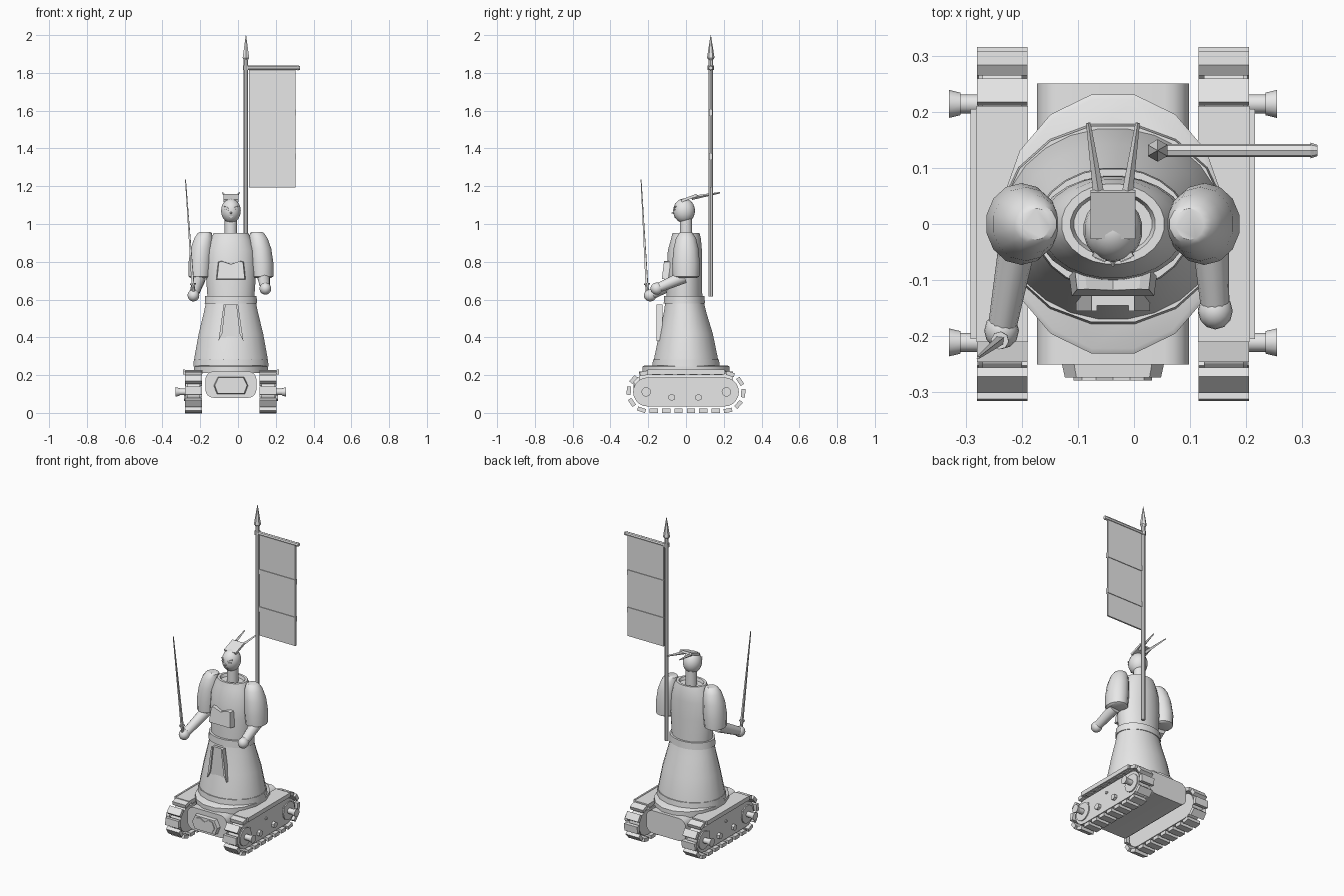
import bpy, bmesh, math
from mathutils import Vector

cube = bpy.data.objects.get("Cube")
if cube:
    bpy.data.objects.remove(cube, do_unlink=True)

grey = bpy.data.materials.new("light_grey")
grey.use_nodes = True
grey.diffuse_color = (0.8, 0.8, 0.8, 1)
grey.node_tree.nodes["Principled BSDF"].inputs["Base Color"].default_value = (0.8, 0.8, 0.8, 1)

CX = -0.0375  # centre line of the figure and its base


def finish(name, bm, smooth=True):
    bmesh.ops.recalc_face_normals(bm, faces=bm.faces)
    mesh = bpy.data.meshes.new(name)
    bm.to_mesh(mesh)
    bm.free()
    mesh.materials.append(grey)
    ob = bpy.data.objects.new(name, mesh)
    bpy.context.collection.objects.link(ob)
    if smooth:
        bpy.ops.object.select_all(action='DESELECT')
        ob.select_set(True)
        bpy.context.view_layer.objects.active = ob
        bpy.ops.object.shade_smooth_by_angle(angle=math.radians(32))
    return ob


def loft(name, rings, n=16):
    """Stack of horizontal ellipses: (x, y, z, rx, ry)."""
    bm = bmesh.new()
    loops = []
    for x, y, z, rx, ry in rings:
        angles = [math.tau * (i + 0.5) / n for i in range(n)]
        loops.append([bm.verts.new((x + rx * math.cos(a), y + ry * math.sin(a), z)) for a in angles])
    for a, b in zip(loops, loops[1:]):
        for i in range(n):
            j = (i + 1) % n
            bm.faces.new((a[i], a[j], b[j], b[i]))
    bm.faces.new(loops[0])
    bm.faces.new(loops[-1])
    return finish(name, bm)


def rod(name, p, q, r1, r2=None, n=12):
    p, q = Vector(p), Vector(q)
    bm = bmesh.new()
    bmesh.ops.create_cone(bm, cap_ends=True, segments=n, radius1=r1,
                          radius2=r1 if r2 is None else r2, depth=(q - p).length)
    ob = finish(name, bm)
    ob.location = (p + q) / 2
    ob.rotation_euler = (q - p).to_track_quat('Z', 'Y').to_euler()
    return ob


def ball(name, centre, size, n=14):
    bm = bmesh.new()
    bmesh.ops.create_uvsphere(bm, u_segments=n, v_segments=10, radius=1)
    bmesh.ops.scale(bm, vec=size, verts=bm.verts)
    ob = finish(name, bm)
    ob.location = centre
    return ob


def box(name, centre, size, tilt=(0, 0, 0), bevel=0):
    bm = bmesh.new()
    bmesh.ops.create_cube(bm, size=1)
    bmesh.ops.scale(bm, vec=size, verts=bm.verts)
    if bevel:
        edges = [e for e in bm.edges if abs((e.verts[0].co - e.verts[1].co).y) > 0.01]
        bmesh.ops.bevel(bm, geom=edges, offset=bevel, segments=4, profile=0.5, affect='EDGES')
    ob = finish(name, bm, bool(bevel))
    ob.location, ob.rotation_euler = centre, tilt
    return ob


def plate(name, outline, y0, y1, lean=0.0, shrink=1.0):
    """Outline (x from the centre line, z) extruded in y; lean shifts y with height."""
    bm = bmesh.new()
    mz = sum(z for x, z in outline) / len(outline)
    back = [bm.verts.new((CX + x, y0 + lean * (z - mz), z)) for x, z in outline]
    front = [bm.verts.new((CX + x * shrink, y1 + lean * (z - mz), mz + (z - mz) * shrink)) for x, z in outline]
    for i in range(len(back)):
        j = (i + 1) % len(back)
        bm.faces.new((back[i], back[j], front[j], front[i]))
    bm.faces.new(back)
    bm.faces.new(front)
    return finish(name, bm, False)


def mirrored(half):
    return half + [(-x, z) for x, z in reversed(half)]


def capsule(half, radius, zc, steps=10):
    ends = []
    for side in (1, -1):
        for i in range(steps + 1):
            a = math.pi * (i / steps - 0.5)
            ends.append((side * (half + radius * math.cos(a)), zc + side * radius * math.sin(a)))
    return ends


# Hull between the tracks
hull = box("hull", (CX, 0, 0.15), (0.285, 0.5, 0.14), bevel=0.045)
for v in hull.data.vertices:
    if abs(v.co.y) > 0.2:
        v.co.x *= 0.95
plate("hull_front_plate", mirrored([(0.035, 0.19), (0.07, 0.19), (0.092, 0.145), (0.075, 0.10)])[::-1],
      -0.245, -0.274, shrink=0.93)
plate("hull_front_badge", [(0, 0.165), (0.03, 0.182), (0.055, 0.175), (0.07, 0.14), (0.055, 0.115),
      (-0.055, 0.115), (-0.07, 0.14), (-0.055, 0.175), (-0.03, 0.182)], -0.27, -0.279)

# Tracks
HALF, RUN, ZC = 0.203, 0.1, 0.111
LENGTH = 4 * HALF + math.tau * RUN
LINKS = 22
for s, side in ((-1, "right"), (1, "left")):
    mid = CX + s * 0.1975
    body = plate(side + "_track_body", capsule(HALF, 0.077, ZC), -0.035, 0.035)
    body.rotation_euler.z = math.pi / 2
    body.location = (mid, -CX, 0)
    for k in range(LINKS):
        d = LENGTH * (k + 0.5) / LINKS
        if d < 2 * HALF:
            y, z, a = d - HALF, ZC - RUN, 0
        elif d < 2 * HALF + math.pi * RUN:
            a = (d - 2 * HALF) / RUN
            y, z = HALF + RUN * math.sin(a), ZC - RUN * math.cos(a)
        elif d < 4 * HALF + math.pi * RUN:
            y, z, a = 3 * HALF + math.pi * RUN - d, ZC + RUN, math.pi
        else:
            a = (d - 4 * HALF) / RUN
            y, z = -HALF + RUN * math.sin(a), ZC - RUN * math.cos(a)
        box(side + "_track_link", (mid, y, z), (0.09, 0.044, 0.022), (a, 0, 0))
    # Fender and its outer rail
    box(side + "_fender", (mid, 0, 0.217), (0.092, 0.42, 0.02))
    box(side + "_fender_rail", (mid + s * 0.051, 0, 0.217), (0.01, 0.41, 0.026))
    # Axle hubs, rollers and bolts
    for y in (-0.211, 0.214):
        rod(side + "_wheel", (mid, y, ZC), (mid + s * 0.042, y, ZC), 0.055, n=16)
        rod(side + "_axle", (mid, y, ZC), (mid + s * 0.08, y, ZC), 0.017)
        rod(side + "_hub_cap", (mid + s * 0.074, y, ZC), (mid + s * 0.095, y, ZC), 0.02, 0.025)
    for y in (-0.075, 0.066):
        rod(side + "_roller", (mid, y, 0.082), (mid + s * 0.052, y, 0.082), 0.019, n=6)
    for y in (-0.17, -0.005, 0.17):
        rod(side + "_bolt", (mid, y, 0.145), (mid + s * 0.042, y, 0.145), 0.009, n=6)

# Base disc, skirt, belt and torso
loft("base_disc", [(CX, 0, 0.21, 0.2, 0.235), (CX, 0, 0.245, 0.2, 0.235), (CX, 0, 0.25, 0.192, 0.226)])
loft("skirt_hem", [(CX, 0, 0.245, 0.203, 0.182), (CX, 0, 0.282, 0.2, 0.178)])
loft("skirt", [(CX, 0, 0.25, 0.2, 0.176), (CX, 0, 0.3, 0.194, 0.168), (CX, 0, 0.42, 0.172, 0.143),
               (CX, -0.005, 0.53, 0.145, 0.114), (CX, -0.008, 0.6, 0.13, 0.1)], 24)
loft("belt", [(CX, -0.009, 0.578, 0.14, 0.11), (CX, -0.009, 0.62, 0.137, 0.108)], 24)
loft("torso", [(CX, -0.008, 0.61, 0.125, 0.095), (CX, -0.008, 0.75, 0.135, 0.094),
               (CX, -0.006, 0.86, 0.128, 0.091), (CX, 0, 0.92, 0.108, 0.08), (CX, 0, 0.953, 0.092, 0.072),
               (CX, 0, 0.953, 0.076, 0.058), (CX, 0, 0.935, 0.07, 0.053)], 24)

# Chest plate and hanging apron
plate("chest_plate", [(0, 0.788), (0.05, 0.805), (0.068, 0.8), (0.078, 0.705), (-0.078, 0.705),
      (-0.068, 0.8), (-0.05, 0.805)], -0.085, -0.12, lean=0.12, shrink=0.94)
plate("apron", [(-0.036, 0.575), (0.036, 0.575), (0.052, 0.4), (-0.052, 0.4)], -0.128, -0.145)
for s, side in ((-1, "right"), (1, "left")):
    plate(side + "_apron_edge", [(s * 0.028, 0.575), (s * 0.038, 0.575), (s * 0.066, 0.38), (s * 0.046, 0.42)],
          -0.125, -0.155)

# Arms and hands
wrists = {"right": ((-0.205, -0.02, 0.71), (-0.236, -0.19, 0.622)),
          "left": ((0.135, -0.01, 0.72), (0.145, -0.155, 0.658))}
for s, side in ((-1, "right"), (1, "left")):
    loft(side + "_sleeve", [(CX + s * o, 0, z, rx, ry) for o, z, rx, ry in (
        (0.165, 0.715, 0.05, 0.058), (0.166, 0.722, 0.06, 0.07), (0.163, 0.79, 0.064, 0.073),
        (0.155, 0.87, 0.06, 0.066), (0.145, 0.925, 0.05, 0.053), (0.138, 0.952, 0.038, 0.036),
        (0.137, 0.958, 0.026, 0.028))], 14)
    elbow, wrist = wrists[side]
    rod(side + "_forearm", elbow, wrist, 0.034, 0.025)
    ball(side + "_hand", wrist, (0.031, 0.033, 0.032), 12)

# Sword
grip, tip = Vector((-0.233, -0.203, 0.6)), Vector((-0.278, -0.238, 1.236))
rod("sword_handle", grip, grip.lerp(tip, 0.13), 0.009, n=8)
rod("sword_guard", grip.lerp(tip, 0.125), grip.lerp(tip, 0.135), 0.016, n=8)
rod("sword_blade", grip.lerp(tip, 0.13), tip, 0.009, 0.003, n=4)

# Neck, head and face
rod("neck", (CX, 0, 0.93), (CX, 0, 1.03), 0.033, n=16)
ball("head", (CX, -0.01, 1.07), (0.053, 0.058, 0.065), 18)
rod("nose", (CX, -0.058, 1.06), (CX, -0.076, 1.058), 0.009, 0.002, n=6)
box("mouth", (CX, -0.06, 1.038), (0.02, 0.008, 0.005))
for s, side in ((-1, "right"), (1, "left")):
    box(side + "_eye", (CX + s * 0.022, -0.061, 1.075), (0.02, 0.008, 0.005), (0, -s * 0.2, s * 0.4))
    box(side + "_brow", (CX + s * 0.024, -0.058, 1.088), (0.026, 0.009, 0.005), (0, -s * 0.35, s * 0.4))
    # Crest horns sweep back from the hat plate
    rod(side + "_horn", (CX + s * 0.022, 0.03, 1.138), (CX + s * 0.044, 0.18, 1.166), 0.011, 0.004, n=4)
box("hat_plate", (CX, 0.017, 1.138), (0.08, 0.088, 0.014), (0.36, 0, 0))

# Banner pole, spear head, cross bar and cloth
PX, PY = 0.042, 0.131
rod("banner_pole", (PX, PY, 0.615), (PX, PY, 1.89), 0.012, n=8)
rod("spear_collar", (PX, PY, 1.815), (PX, PY, 1.84), 0.016, n=8)
rod("spear_head", (PX, PY, 1.88), (PX, PY, 2.0), 0.02, 0.001, n=6)
rod("spear_base", (PX, PY, 1.865), (PX, PY, 1.88), 0.01, 0.02, n=6)
rod("banner_bar", (PX, PY, 1.826), (0.322, PY, 1.826), 0.012, n=8)
rod("banner_bar_cap", (0.315, PY, 1.826), (0.327, PY, 1.826), 0.014, 0.01, n=8)
box("banner_cloth", (0.182, PY, 1.507), (0.246, 0.01, 0.625))
for z in (1.59, 1.358):
    box("banner_band", (0.182, PY, z), (0.25, 0.018, 0.033))
